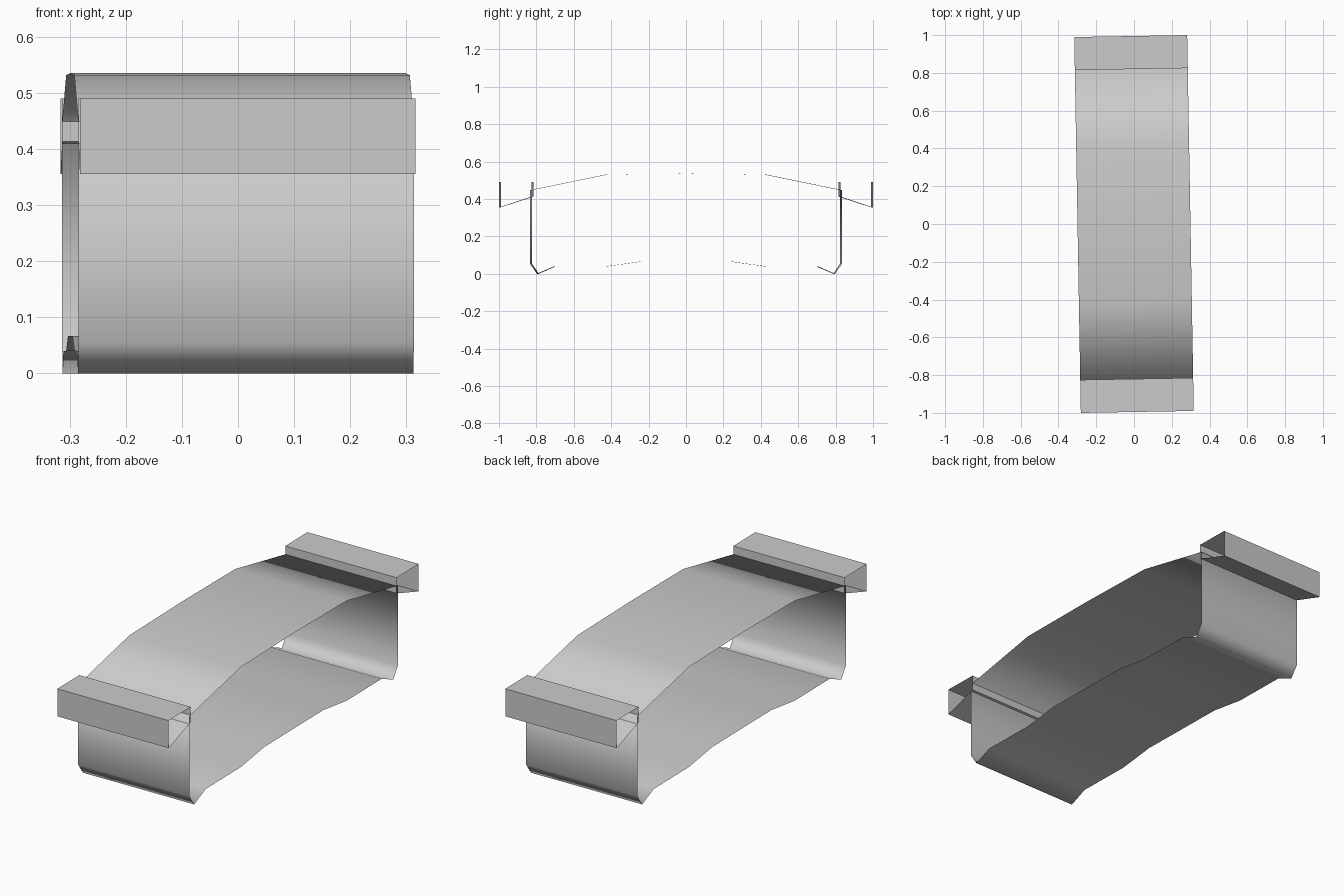
import bpy
import bmesh
from math import pi, radians

cube = bpy.data.objects.get("Cube")
if cube:
    bpy.data.objects.remove(cube, do_unlink=True)

HALF_WIDTH = 0.299
TILT = radians(1)      # the whole piece is turned slightly about z

grey = bpy.data.materials.new("plain grey")
grey.use_nodes = True
grey.diffuse_color = (0.6, 0.6, 0.6, 1)
grey.node_tree.nodes["Principled BSDF"].inputs["Base Color"].default_value = (0.6, 0.6, 0.6, 1)


def sheet_loop(name, profile, smooth=False, turn=0.0):
    """Sweep a closed (y, z) profile across the width as an open-ended sheet."""
    bm = bmesh.new()
    rows = [[bm.verts.new((s * HALF_WIDTH, y, z)) for s in (-1, 1)] for y, z in profile]
    for a, b in zip(rows, rows[1:] + rows[:1]):
        face = bm.faces.new((a[0], a[1], b[1], b[0]))
        face.smooth = smooth
    mesh = bpy.data.meshes.new(name)
    bm.to_mesh(mesh)
    bm.free()
    mesh.materials.append(grey)
    obj = bpy.data.objects.new(name, mesh)
    obj.rotation_euler.z = TILT + turn
    bpy.context.collection.objects.link(obj)
    return obj


# Main band: half profile from roof centre, down the wall, to the floor; mirrored in y
half = [(0.42, 0.531), (0.83, 0.447), (0.83, 0.055), (0.792, 0.0),
        (0.70, 0.04), (0.42, 0.04), (0.235, 0.066)]
band = [(0, 0.535)] + half + [(-y, z) for y, z in reversed(half)]
sheet_loop("band", band, smooth=True)

# Open-ended hollow rails along the front and back
rail = [(-0.995, 0.49), (-0.82, 0.49), (-0.82, 0.413), (-0.995, 0.355)]
sheet_loop("front_rail", rail)
sheet_loop("back_rail", rail, turn=pi)
